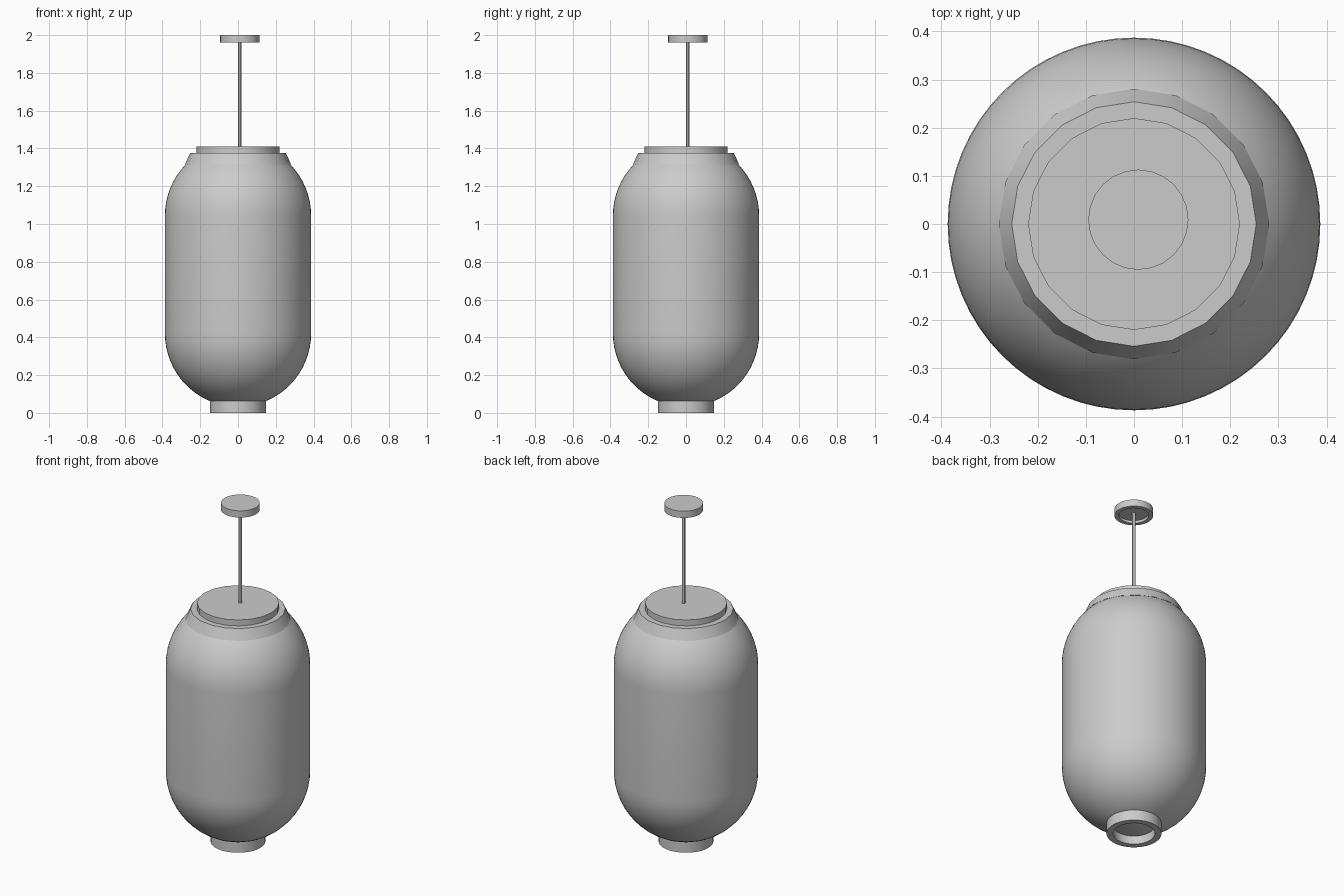
import bpy
import bmesh
from math import sin, cos, pi, radians

cube = bpy.data.objects.get("Cube")
if cube:
    bpy.data.objects.remove(cube, do_unlink=True)

# One plain grey for the whole lamp
GREY = (0.6, 0.6, 0.6, 1.0)
grey = bpy.data.materials.new("light grey")
grey.use_nodes = True
grey.diffuse_color = GREY
grey.node_tree.nodes["Principled BSDF"].inputs["Base Color"].default_value = GREY


def lathe(name, profile, sides, centre=(0, 0)):
    """Revolve (radius, height) points around the vertical axis."""
    bm = bmesh.new()
    rings = []
    for r, z in profile:
        if r < 1e-5:
            rings.append([bm.verts.new((0, 0, z))] * sides)
        else:
            angles = [2 * pi * i / sides for i in range(sides)]
            rings.append([bm.verts.new((r * cos(a), r * sin(a), z)) for a in angles])
    for low, high in zip(rings, rings[1:]):
        for i in range(sides):
            j = (i + 1) % sides
            corners = list(dict.fromkeys((low[i], low[j], high[j], high[i])))
            bm.faces.new(corners)
    bmesh.ops.recalc_face_normals(bm, faces=bm.faces)
    mesh = bpy.data.meshes.new(name)
    bm.to_mesh(mesh)
    bm.free()
    mesh.materials.append(grey)
    obj = bpy.data.objects.new(name, mesh)
    obj.location = (*centre, 0)
    bpy.context.collection.objects.link(obj)
    bpy.ops.object.select_all(action='DESELECT')
    obj.select_set(True)
    bpy.context.view_layer.objects.active = obj
    bpy.ops.object.shade_smooth_by_angle(angle=radians(30))
    return obj


def cup(outer, inner, base, ceiling, top):
    """Profile of a disc hollowed out from below."""
    return [(0, ceiling), (inner, ceiling), (inner, base),
            (outer, base), (outer, top), (0, top)]


def disc(radius, base, top):
    return [(0, base), (radius, base), (radius, top), (0, top)]


# Capsule shade: two hemispheres joined by a straight wall
R, LOW, HIGH, STEPS = 0.387, 0.42, 1.045, 16
arc = [pi / 2 * i / STEPS for i in range(STEPS + 1)]
shade = [(R * sin(a), LOW - R * cos(a)) for a in arc]
shade += [(R * cos(a), HIGH + R * sin(a)) for a in arc]
shade[-1] = (0, HIGH + R)
# The crown is flattened so that it stays under the top plate
shade = [(r, min(z, 1.39)) for r, z in shade]
lathe("shade", shade, 64)

# Bottom ring, open below
lathe("bottom_ring", [(0.112, 0.06), (0.112, 0), (0.147, 0),
                      (0.147, 0.065), (0.112, 0.065), (0.112, 0.06)], 32)

# Sloped collar and the plate on top of it
lathe("collar", [(0, 1.315), (0.281, 1.315), (0.254, 1.375), (0, 1.375)], 20)
lathe("top_plate", disc(0.22, 1.37, 1.41), 20)

# Hanging cord and hollow ceiling cap, slightly off the shade's axis
HANG = (0.009, 0.009)
lathe("cord", disc(0.01, 1.40, 1.98), 12, HANG)
lathe("ceiling_cap", cup(0.104, 0.08, 1.96, 1.975, 2.0), 24, HANG)
